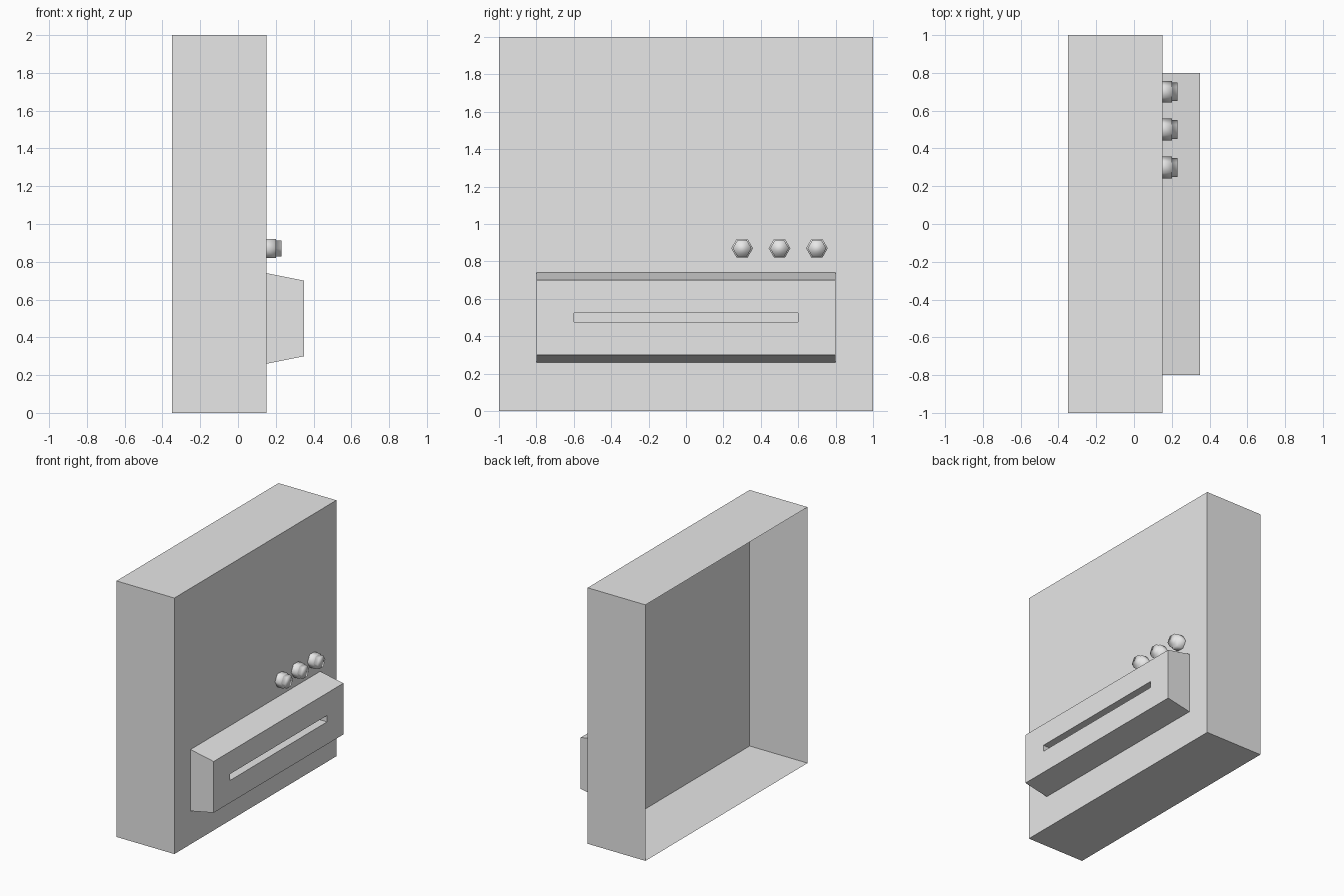
import bpy
import bmesh
from math import cos, sin, tau

cube = bpy.data.objects.get("Cube")
if cube:
    bpy.data.objects.remove(cube, do_unlink=True)

grey = bpy.data.materials.new("light_grey")
grey.use_nodes = True
colour = (0.8, 0.8, 0.8, 1)
grey.diffuse_color = colour
grey.node_tree.nodes["Principled BSDF"].inputs["Base Color"].default_value = colour


def rect(x, half_y, z_low, z_high):
    """Rectangular ring across the x axis."""
    return [(x, -half_y, z_low), (x, half_y, z_low),
            (x, half_y, z_high), (x, -half_y, z_high)]


def hexagon(x, y, z, radius):
    """Six-sided ring across the x axis."""
    return [(x, y + radius * cos(tau * i / 6), z + radius * sin(tau * i / 6))
            for i in range(6)]


def loft(name, rings, smooth=False):
    """Join rings along +x, open at the start and capped at the end."""
    bm = bmesh.new()
    loops = [[bm.verts.new(p) for p in ring] for ring in rings]
    n = len(loops[0])
    for a, b in zip(loops, loops[1:]):
        for i in range(n):
            j = (i + 1) % n
            bm.faces.new((a[i], a[j], b[j], b[i]))
    bm.faces.new(loops[-1])
    for face in bm.faces:
        face.smooth = smooth
    mesh = bpy.data.meshes.new(name)
    bm.to_mesh(mesh)
    bm.free()
    mesh.materials.append(grey)
    obj = bpy.data.objects.new(name, mesh)
    bpy.context.scene.collection.objects.link(obj)
    return obj


FACE = 0.15  # x of the main panel

# Thin shell, open at the rear
loft("cabinet_shell", [rect(-0.35, 1, 0, 2), rect(FACE, 1, 0, 2)])

# Tapered tray with a recessed slot
loft("slotted_tray", [
    rect(FACE, 0.8, 0.26, 0.74),
    rect(0.35, 0.8, 0.30, 0.70),
    rect(0.35, 0.6, 0.475, 0.525),
    rect(0.25, 0.6, 0.475, 0.525),
])

# Stepped hexagonal buttons
for number, y in enumerate((0.3, 0.5, 0.7), 1):
    loft(f"button_{number}", [
        hexagon(FACE, y, 0.87, 0.058),
        hexagon(0.2, y, 0.87, 0.058),
        hexagon(0.2, y, 0.87, 0.05),
        hexagon(0.23, y, 0.87, 0.05),
    ], smooth=True)
